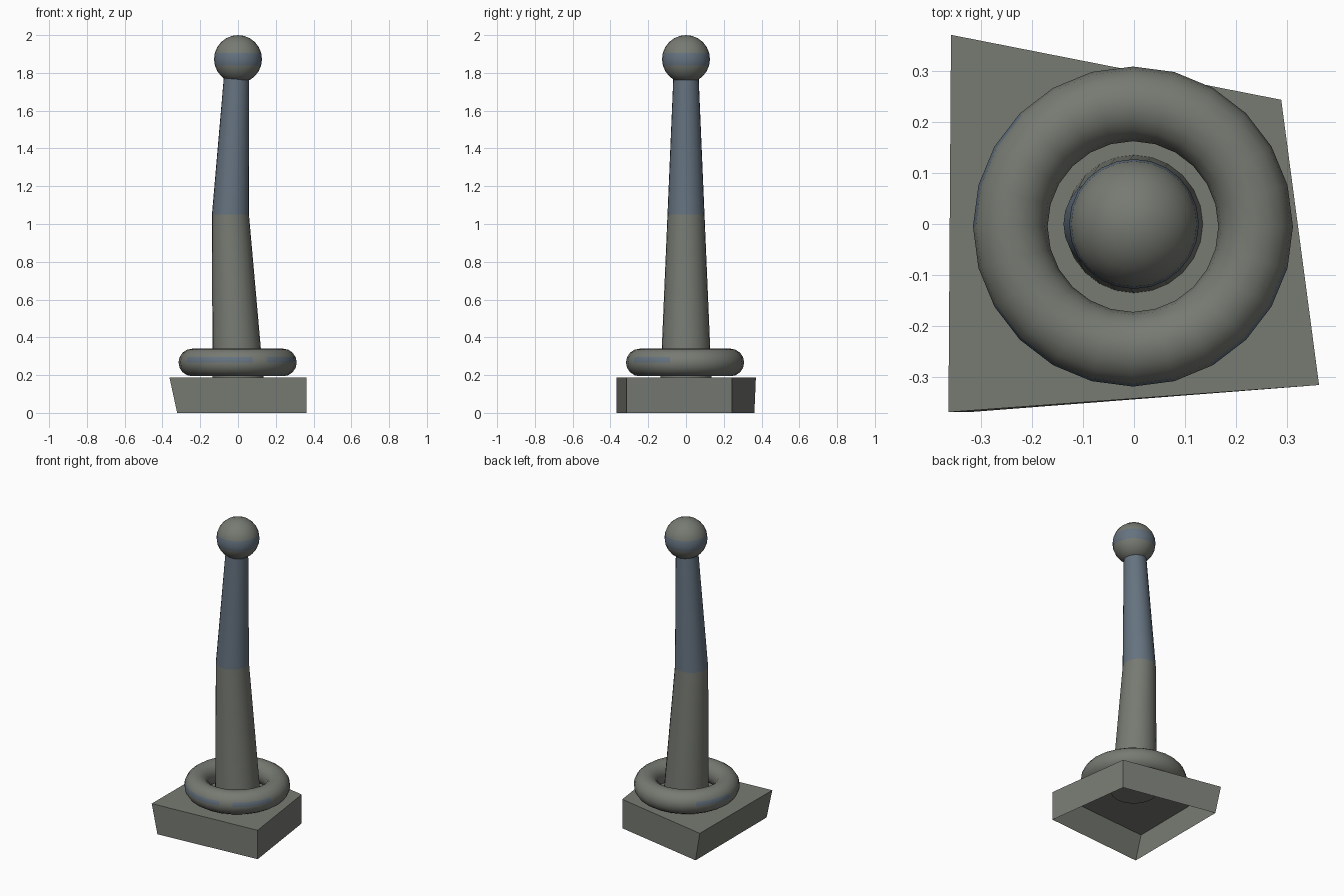
import bpy, bmesh, math
from mathutils import Vector

if "Cube" in bpy.data.objects:
    bpy.data.objects.remove(bpy.data.objects["Cube"])


def material(name, rgb):
    m = bpy.data.materials.new(name)
    m.use_nodes = True
    m.diffuse_color = (*rgb, 1)
    m.node_tree.nodes["Principled BSDF"].inputs["Base Color"].default_value = (*rgb, 1)
    return m


STONE = material("stone_grey", (0.185, 0.195, 0.17))
SLATE = material("slate_blue", (0.13, 0.17, 0.215))


def finish(name, bm, is_slate=None, smooth=True):
    """Turn a bmesh into an object, tinting faces chosen by a rule."""
    bmesh.ops.recalc_face_normals(bm, faces=bm.faces)
    for f in bm.faces:
        f.smooth = smooth
        if is_slate and is_slate(f.calc_center_median()):
            f.material_index = 1
    me = bpy.data.meshes.new(name)
    bm.to_mesh(me)
    bm.free()
    me.materials.append(STONE)
    me.materials.append(SLATE)
    ob = bpy.data.objects.new(name, me)
    bpy.context.collection.objects.link(ob)
    return ob


def ring(bm, centre, radius, segments):
    """Horizontal circle of vertices."""
    steps = [2 * math.pi * i / segments for i in range(segments)]
    return [bm.verts.new(centre + radius * Vector((math.cos(a), math.sin(a), 0))) for a in steps]


def bridge(bm, low, high):
    n = len(low)
    for i in range(n):
        j = (i + 1) % n
        bm.faces.new((low[i], low[j], high[j], high[i]))


# Skewed plinth, hollow underneath
bm = bmesh.new()
top_corners = [(-0.363, -0.368), (0.362, -0.315), (0.288, 0.243), (-0.358, 0.37)]
top = [bm.verts.new((x, y, 0.188)) for x, y in top_corners]
bottom = [bm.verts.new((max(x, -0.322), min(y, 0.362), 0)) for x, y in top_corners]
bridge(bm, bottom, top)
bm.faces.new(top)
finish("plinth", bm, smooth=False)

# Bent, tapering shaft with a slate upper half
bm = bmesh.new()
sections = [(0.0, 0.183, 0.135), (-0.04, 1.05, 0.098), (-0.007, 1.8, 0.066)]
rings = [ring(bm, Vector((x, 0, z)), r, 24) for x, z, r in sections]
for low, high in zip(rings, rings[1:]):
    bridge(bm, low, high)
bm.faces.new(rings[0])
bm.faces.new(rings[-1])
shaft = finish("shaft", bm, lambda c: c.z > 1.05)

# Collar ring with slate patches along its outer edge
MAJOR, MINOR, SIDES = 0.24, 0.073, 16
collar_centre = Vector((-0.002, -0.005, 0.267))
PATCHES = [(130, 183), (217, 279), (297, 343)]


def on_patch(c):
    d = c - collar_centre
    angle = math.degrees(math.atan2(d.y, d.x)) % 360
    outer = d.xy.length > MAJOR + MINOR * 0.85 and d.z > 0
    return outer and any(a < angle < b for a, b in PATCHES)


bm = bmesh.new()
loops = []
for i in range(SIDES):
    t = 2 * math.pi * i / SIDES
    lift = Vector((0, 0, MINOR * math.sin(t)))
    loops.append(ring(bm, collar_centre + lift, MAJOR + MINOR * math.cos(t), 24))
for i in range(SIDES):
    bridge(bm, loops[i], loops[(i + 1) % SIDES])
finish("collar", bm, on_patch)

# Ball finial with a slate band round the middle
bm = bmesh.new()
bmesh.ops.create_uvsphere(bm, u_segments=24, v_segments=12, radius=0.127)
bmesh.ops.translate(bm, verts=bm.verts, vec=(0, 0, 1.873))
finish("finial", bm, lambda c: abs(c.z - 1.873) < 0.03)

# Keep the shaft's end caps crisp
bpy.ops.object.select_all(action="DESELECT")
shaft.select_set(True)
bpy.context.view_layer.objects.active = shaft
bpy.ops.object.shade_smooth_by_angle(angle=math.radians(35))
